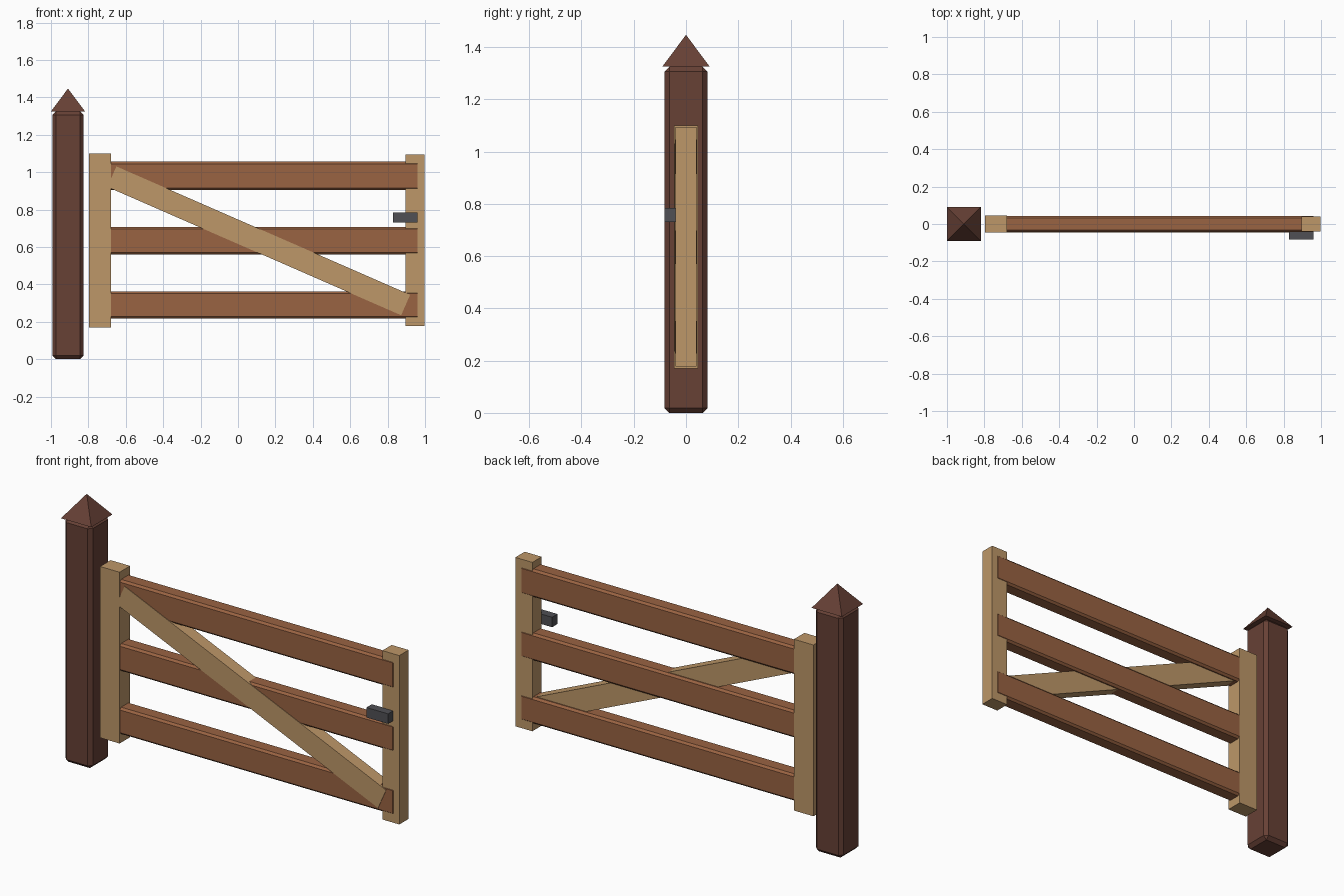
import bpy, bmesh, math
from mathutils import Matrix, Vector

default = bpy.data.objects.get("Cube")
if default:
    bpy.data.objects.remove(default, do_unlink=True)


def material(name, rgb):
    mat = bpy.data.materials.new(name)
    mat.use_nodes = True
    mat.diffuse_color = (*rgb, 1)
    mat.node_tree.nodes["Principled BSDF"].inputs["Base Color"].default_value = (*rgb, 1)
    return mat


dark_wood = material("dark brown wood", (0.135, 0.052, 0.036))
rail_wood = material("reddish wood", (0.32, 0.125, 0.055))
pale_wood = material("pale wood", (0.51, 0.31, 0.14))
metal = material("dark grey metal", (0.08, 0.08, 0.09))


def finish(name, bm, mat, location):
    mesh = bpy.data.meshes.new(name)
    bm.to_mesh(mesh)
    bm.free()
    mesh.materials.append(mat)
    obj = bpy.data.objects.new(name, mesh)
    obj.location = location
    bpy.context.collection.objects.link(obj)
    return obj


def box(name, low, high, mat, bevel=0):
    """Box between two corners, with an optional flat chamfer."""
    low, high = Vector(low), Vector(high)
    bm = bmesh.new()
    bmesh.ops.create_cube(bm, size=1, matrix=Matrix.Diagonal((*(high - low), 1)))
    obj = finish(name, bm, mat, (low + high) / 2)
    if bevel:
        mod = obj.modifiers.new("chamfer", "BEVEL")
        mod.width = bevel
        mod.segments = 1
    return obj


# Hanging post with a pyramid cap
post_x = -0.909
box("post", (post_x - 0.083, -0.083, 0), (post_x + 0.083, 0.083, 1.325), dark_wood, 0.019)
bm = bmesh.new()
bmesh.ops.create_cone(bm, cap_ends=True, segments=4, radius1=0.091 * math.sqrt(2),
                      radius2=0, depth=0.122,
                      matrix=Matrix.Rotation(math.radians(45), 4, "Z"))
bmesh.ops.remove_doubles(bm, verts=bm.verts, dist=0.0001)
finish("post_cap", bm, dark_wood, (post_x, 0, 1.386))

# Upright ends of the gate
box("hinge_stile", (-0.797, -0.045, 0.17), (-0.68, 0.045, 1.1), pale_wood)
box("latch_stile", (0.895, -0.04, 0.177), (0.997, 0.04, 1.094), pale_wood)

# Horizontal rails, just proud of the latch stile
for name, bottom, top in (("lower_rail", 0.217, 0.362),
                          ("middle_rail", 0.56, 0.708),
                          ("upper_rail", 0.904, 1.056)):
    box(name, (-0.73, -0.042, bottom), (0.97, 0.042, top), rail_wood, 0.011)

# Diagonal brace
brace = box("brace", (-0.746, -0.0447, 0.573), (0.968, 0.025, 0.693), pale_wood)
brace.rotation_euler.y = math.radians(23.6)

# Latch block
box("latch", (0.83, -0.083, 0.73), (0.96, -0.037, 0.784), metal)
